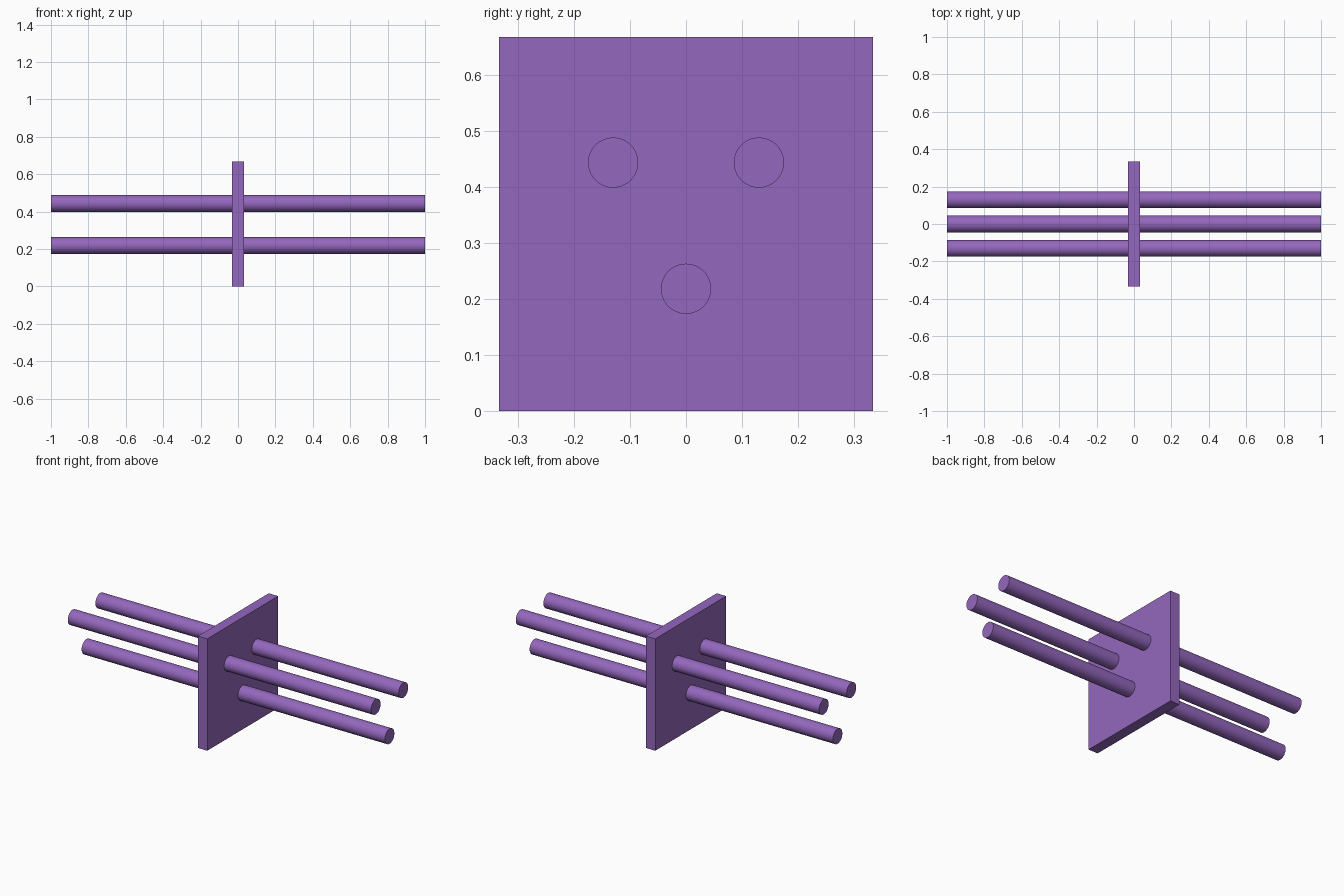
import bpy
from math import radians

if "Cube" in bpy.data.objects:
    bpy.data.objects.remove(bpy.data.objects["Cube"])

purple = bpy.data.materials.new("purple")
purple.diffuse_color = (0.296, 0.136, 0.509, 1)
purple.use_nodes = True
purple.node_tree.nodes["Principled BSDF"].inputs["Base Color"].default_value = purple.diffuse_color

# Square centre plate
SIDE, THICK = 0.667, 0.062
bpy.ops.mesh.primitive_cube_add(size=1, location=(0, 0, SIDE / 2))
plate = bpy.context.object
plate.name = "plate"
plate.scale = (THICK, SIDE, SIDE)
bpy.ops.object.transform_apply(location=False, rotation=False, scale=True)
plate.data.materials.append(purple)


# Long round rods running through the plate along x
def add_rod(name, y, z):
    bpy.ops.mesh.primitive_cylinder_add(
        vertices=64, radius=0.0447, depth=2,
        location=(0, y, z), rotation=(0, radians(90), 0))
    rod = bpy.context.object
    rod.name = name
    rod.data.materials.append(purple)
    bpy.ops.object.shade_smooth_by_angle(angle=radians(30))


add_rod("lower_rod", 0, 0.218)
for side, y in (("front", -0.13), ("back", 0.13)):
    add_rod(f"upper_{side}_rod", y, 0.443)
